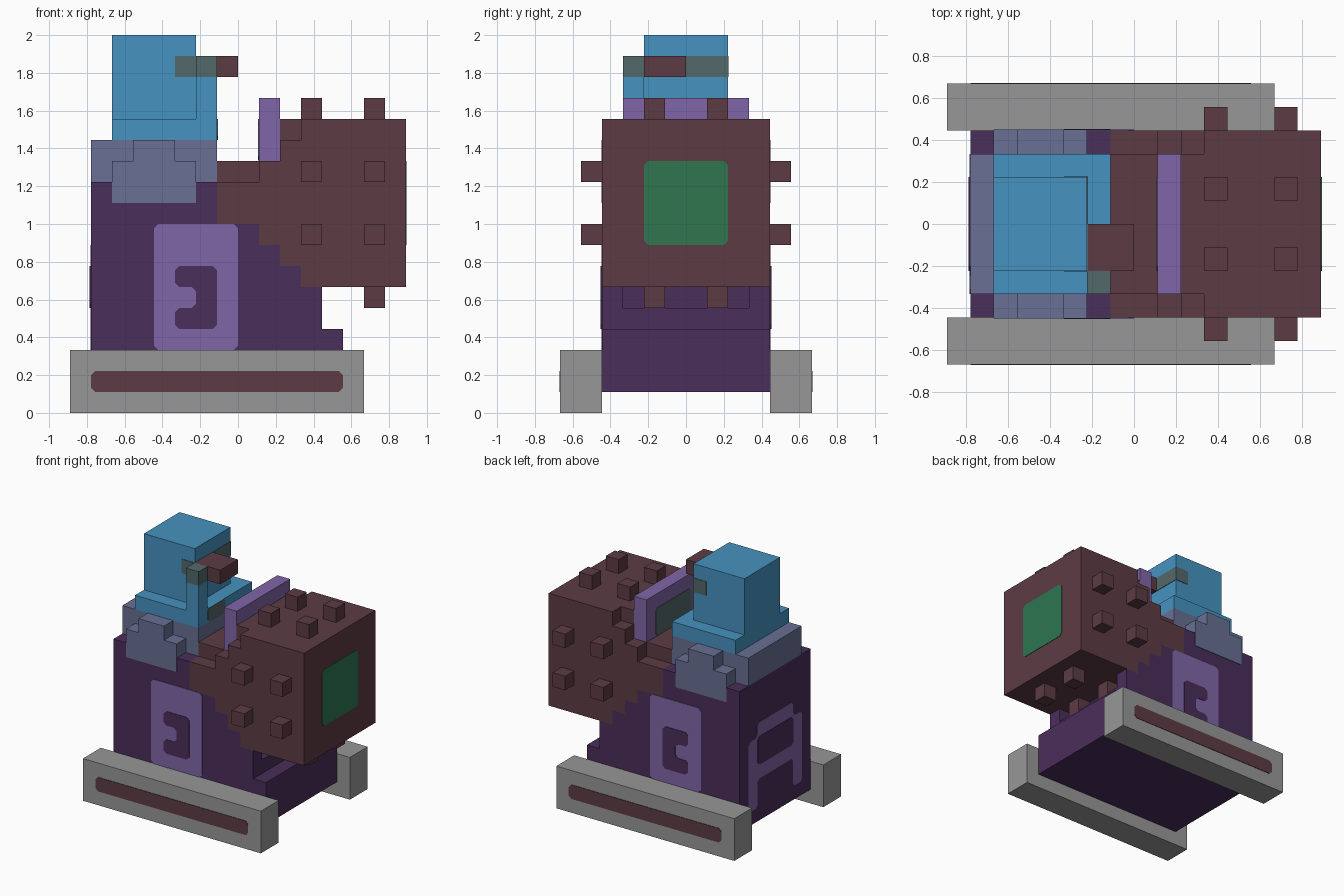
import bpy, bmesh
from mathutils import Vector

if "Cube" in bpy.data.objects:
    bpy.data.objects.remove(bpy.data.objects["Cube"])

U = 1 / 9        # one building block
T = 0.036        # thickness of a painted plate, in blocks


def material(name, rgb):
    lin = [((c / 255 + 0.055) / 1.055) ** 2.4 for c in rgb] + [1]
    m = bpy.data.materials.new(name)
    m.use_nodes = True
    m.diffuse_color = lin
    m.node_tree.nodes["Principled BSDF"].inputs["Base Color"].default_value = lin
    return m


GREY = material("track grey", (151, 151, 151))
MAROON = material("maroon", (93, 59, 68))
DARK = material("dark purple", (74, 46, 90))
PURPLE = material("light purple", (128, 102, 168))
SLATE = material("slate blue", (104, 112, 148))
BLUE = material("sky blue", (70, 147, 192))
VISOR = material("visor grey", (84, 104, 106))
GREEN = material("lamp green", (46, 118, 80))


def extrude(name, pts, axis, a, b, mat):
    """Extrude a (side, height) profile along x or y from a to b, in blocks."""
    bm = bmesh.new()

    def place(p, t):
        return Vector((t, p[0], p[1]) if axis == "x" else (p[0], t, p[1])) * U

    face = bm.faces.new([bm.verts.new(place(p, a)) for p in pts])
    shift = place((0, 0), b - a)
    new = bmesh.ops.extrude_face_region(bm, geom=[face])["geom"]
    bmesh.ops.translate(bm, vec=shift,
                        verts=[v for v in new if isinstance(v, bmesh.types.BMVert)])
    bmesh.ops.recalc_face_normals(bm, faces=bm.faces)
    me = bpy.data.meshes.new(name)
    bm.to_mesh(me)
    bm.free()
    me.materials.append(mat)
    ob = bpy.data.objects.new(name, me)
    bpy.context.collection.objects.link(ob)
    return ob


def rect(u0, u1, z0, z1):
    return [(u0, z0), (u1, z0), (u1, z1), (u0, z1)]


def box(name, x, y, z, mat):
    return extrude(name, rect(*x, *z), "y", *y, mat)


def soften(pts, r=0.2):
    """Clip every corner of a profile."""
    out = []
    for i, p in enumerate(pts):
        p = Vector(p)
        for q in (Vector(pts[i - 1]), Vector(pts[(i + 1) % len(pts)])):
            out.append(tuple(p + (q - p).normalized() * r))
    return out


# Hull with a stepped front that cradles the big drum
hull = extrude("hull", [(-7, 1), (5, 1), (5, 4), (4, 4), (4, 6), (3, 6), (3, 7),
                        (2, 7), (2, 8), (1, 8), (1, 9), (-1, 9), (-1, 11), (-7, 11)],
               "y", -4, 4, DARK)

# Slot under the drum for its lower studs
cutter = box("slot_cutter", (3, 4.5), (-3, 3), (5, 6.5), DARK)
cutter.hide_render = True
mod = hull.modifiers.new("slot", "BOOLEAN")
mod.object = cutter
mod.operation = "DIFFERENCE"
mod.solver = "EXACT"
bpy.context.view_layer.objects.active = hull
bpy.ops.object.modifier_apply(modifier="slot")
bpy.data.objects.remove(cutter)

# Drum with stepped underside and shoulders
extrude("drum", [(-1, 9), (1, 9), (1, 8), (2, 8), (2, 7), (3, 7), (3, 6), (8, 6),
                 (8, 14), (3, 14), (3, 13), (2, 13), (2, 12), (1, 12), (1, 11), (-1, 11)],
        "y", -4, 4, MAROON)
box("drum_deck", (-1, 1), (-3, 3), (11, 12), MAROON)
box("drum_ridge", (2, 3), (-3, 3), (13, 14), MAROON)
extrude("front_lamp", soften(rect(-2, 2, 8, 12)), "x", 8, 8 + T, GREEN)

# Studs on top, bottom and both sides of the drum
for x in (3, 6):
    for y in (-2, 1):
        box("top_stud", (x, x + 1), (y, y + 1), (14, 15), MAROON)
        box("bottom_stud", (x, x + 1), (y, y + 1), (5, 6), MAROON)
    for z in (8, 11):
        for y in (-5, 4):
            box("side_stud", (x, x + 1), (y, y + 1), (z, z + 1), MAROON)

# Dashboard with a screen towards the pilot
box("dashboard", (1, 2), (-3, 3), (12, 15), PURPLE)
extrude("dashboard_screen", soften(rect(-2, 2, 12.02, 14)), "x", 1, 1 - T, VISOR)

# Tracks, side panels and shoulder plates, mirrored
for side, s in (("left", 1), ("right", -1)):
    box(side + "_track", (-8, 6), (s * 4, s * 6), (0, 3), GREY)
    extrude(side + "_track_stripe", soften(rect(-7, 5, 1, 2)), "y",
            s * 6, s * (6 + T), MAROON)
    extrude(side + "_panel", soften(rect(-4, 0, 3, 9)), "y",
            s * 4, s * (4 + T), PURPLE)
    extrude(side + "_panel_inset",
            soften([(-3, 4), (-1, 4), (-1, 7), (-3, 7), (-3, 6), (-2, 6), (-2, 5), (-3, 5)]),
            "y", s * 4, s * (4 + 2 * T), DARK)
    extrude(side + "_shoulder_plate",
            [(-6, 10), (-2, 10), (-2, 12), (-3, 12), (-3, 13), (-5, 13), (-5, 12), (-6, 12)],
            "y", s * 3, s * (4 + T), SLATE)

# Rear frame with a dark window
extrude("rear_frame", soften([(-3, 2), (-2, 2), (-2, 4), (2, 4), (2, 2), (3, 2),
                              (3, 7), (2, 7), (2, 8), (-2, 8), (-2, 7), (-3, 7)]),
        "x", -7, -7 - T, PURPLE)
extrude("rear_frame_window", soften(rect(-2, 2, 5, 7)), "x", -7, -7 - 2 * T, DARK)

# Cockpit and pilot
box("cockpit", (-7, -1), (-3, 3), (11, 13), SLATE)
box("pilot_body", (-6, -1), (-3, 3), (13, 14), BLUE)
extrude("body_patch", soften(rect(-2, 0, 13, 14)), "x", -1, -1 + T, VISOR)
box("pilot_head", (-6, -2), (-2, 2), (14, 18), BLUE)
box("visor_band", (-3, -2 + T), (-2 - T, 2 + T), (16, 17), VISOR)
box("raised_arm", (-2, -1), (-3, -2), (14, 16), BLUE)
box("raised_hand", (-2, -1), (-3, -2), (16, 17), VISOR)
box("eyepiece", (-2, 0), (-2, 0), (16, 17), MAROON)
